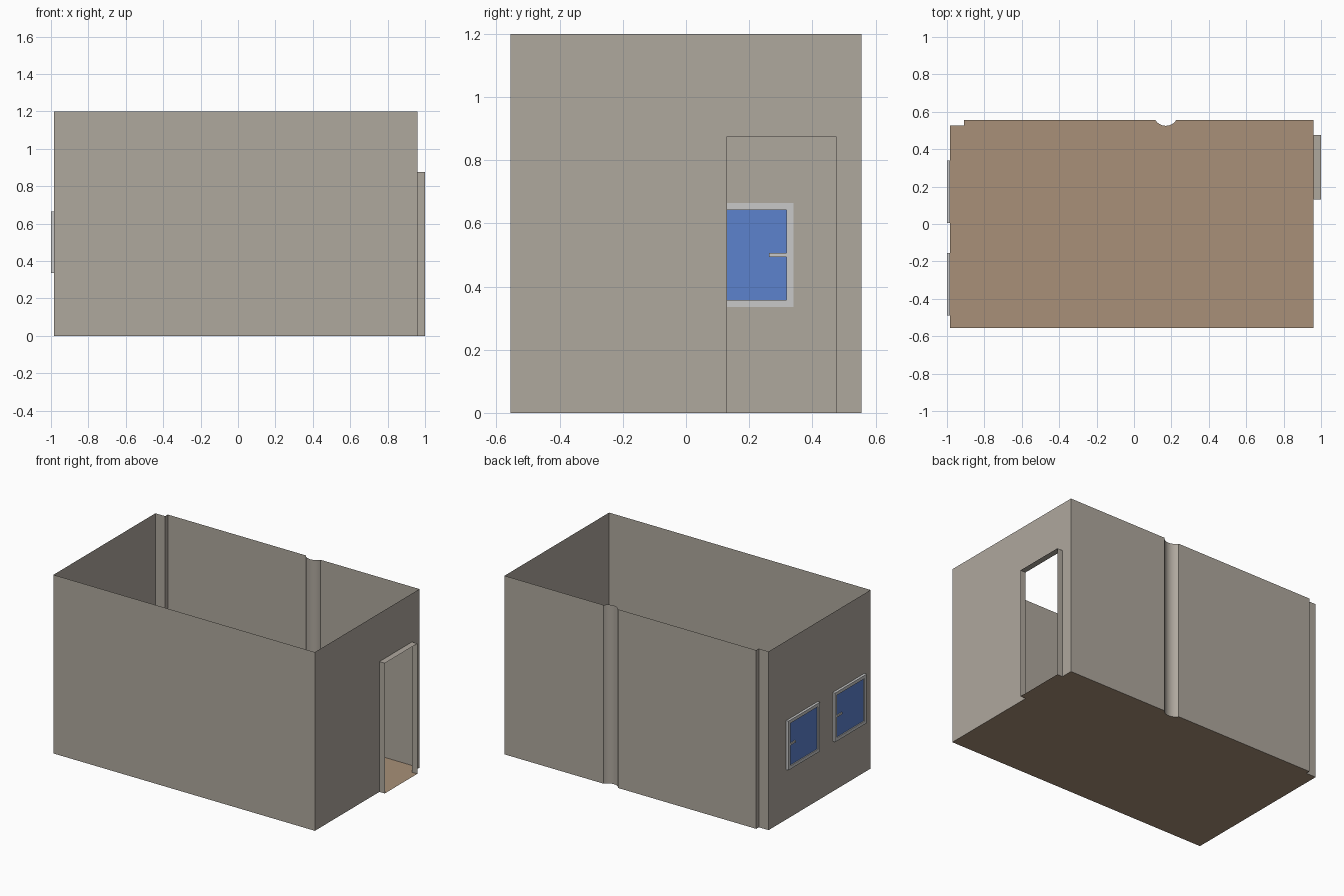
import bpy, math

if "Cube" in bpy.data.objects:
    bpy.data.objects.remove(bpy.data.objects["Cube"])

def material(name, srgb):
    m = bpy.data.materials.new(name)
    lin = [((c / 255 + 0.055) / 1.055) ** 2.4 for c in srgb]
    m.diffuse_color = (*lin, 1)
    m.use_nodes = True
    m.node_tree.nodes["Principled BSDF"].inputs["Base Color"].default_value = m.diffuse_color
    return m

WALL = material("warm grey wall", (175, 168, 158))
FLOOR = material("brown floor", (168, 144, 120))
FRAME = material("light grey frame", (200, 200, 200))
GLASS = material("blue glass", (92, 130, 205))

def add_mesh(name, verts, faces, mat):
    me = bpy.data.meshes.new(name)
    me.from_pydata(verts, [], faces)
    me.materials.append(mat)
    ob = bpy.data.objects.new(name, me)
    bpy.context.collection.objects.link(ob)
    return ob

def box(name, lo, hi, mat):
    v = [(x, y, z) for x in (lo[0], hi[0]) for y in (lo[1], hi[1]) for z in (lo[2], hi[2])]
    f = [(0, 1, 3, 2), (4, 6, 7, 5), (0, 4, 5, 1), (2, 3, 7, 6), (0, 2, 6, 4), (1, 5, 7, 3)]
    return add_mesh(name, v, f, mat)

def side_wall(name, x, ys, zs, holes, flip):
    # sheet wall at constant x, split into cells, skipping the openings
    v = [(x, y, z) for y in ys for z in zs]
    n = len(zs)
    f = []
    for i in range(len(ys) - 1):
        for j in range(n - 1):
            if (i, j) not in holes:
                q = (i * n + j, (i + 1) * n + j, (i + 1) * n + j + 1, i * n + j + 1)
                f.append(q[::-1] if flip else q)
    return add_mesh(name, v, f, WALL)

XL, XR, Y, H = -0.983, 0.96, 0.555, 1.2
YN = 0.527                                   # depth of the corner notch
D0, D1, DH = 0.13, 0.475, 0.875              # doorway
WINS = [(-0.49, -0.155), (0.005, 0.34)]      # window spans in y
Z0, Z1 = 0.335, 0.665

# back wall outline: right corner, rounded column recess, corner notch
cx, half, sag = 0.17, 0.055, 0.03
R = (half ** 2 + sag ** 2) / (2 * sag)
a = math.asin(half / R)
N = 16
arc = [(cx + R * math.sin(a - 2 * a * i / N), Y - sag + R - R * math.cos(a - 2 * a * i / N))
       for i in range(N + 1)]
back = [(XR, Y)] + arc + [(-0.91, Y), (-0.91, YN), (XL, YN)]

n = len(back)
bw = add_mesh("back_wall", [(x, y, 0) for x, y in back] + [(x, y, H) for x, y in back],
              [(i, i + 1, n + i + 1, n + i) for i in range(n - 1)], WALL)
for p in bw.data.polygons:
    p.use_smooth = 1 <= p.index <= N
for e in bw.data.edges:                      # keep the recess borders crisp
    if set(e.vertices) in ({1, n + 1}, {N + 1, n + N + 1}):
        e.use_edge_sharp = True

# front wall
add_mesh("front_wall", [(XL, -Y, 0), (XR, -Y, 0), (XR, -Y, H), (XL, -Y, H)], [(0, 1, 2, 3)], WALL)

# side walls with their openings
side_wall("right_wall", XR, [-Y, D0, D1, Y], [0, DH, H], {(1, 0)}, False)
side_wall("left_wall", XL, [-Y, *WINS[0], *WINS[1], YN], [0, Z0, Z1, H], {(1, 1), (3, 1)}, True)

# floor, following the wall outline
fl = back + [(XL, -Y), (XR, -Y)]
add_mesh("floor", [(x, y, 0) for x, y in fl], [tuple(range(len(fl)))], FLOOR)

# door lining and threshold
door = [(D0, 0), (D0, DH), (D1, DH), (D1, 0)]
add_mesh("door_lining", [(x, y, z) for x in (XR, 1.0) for y, z in door],
         [(i, i + 1, i + 5, i + 4) for i in range(3)], WALL)
add_mesh("threshold", [(XR, D0, 0), (1.0, D0, 0), (1.0, D1, 0), (XR, D1, 0)], [(0, 1, 2, 3)], FLOOR)

# windows: frame ring, glass and handle
T = 0.022
for k, (y0, y1) in enumerate(WINS):
    ring = [(y0, y1, Z0, Z1), (y0 + T, y1 - T, Z0 + T, Z1 - T)]
    v = [(x, y, z) for x in (-1.0, XL) for (a0, a1, b0, b1) in ring
         for y, z in ((a0, b0), (a1, b0), (a1, b1), (a0, b1))]
    f = []
    for i in range(4):
        j = (i + 1) % 4
        f += [(i, i + 4, j + 4, j), (8 + i, 8 + j, 12 + j, 12 + i),
              (i, j, 8 + j, 8 + i), (4 + i, 12 + i, 12 + j, 4 + j)]
    add_mesh(f"window_frame_{k}", v, f, FRAME)
    box(f"window_glass_{k}", (-0.993, y0 + T, Z0 + T), (-0.988, y1 - T, Z1 - T), GLASS)
    box(f"window_handle_{k}", (-1.0, y1 - T - 0.055, 0.494), (XL, y1 - T, 0.506), FRAME)
